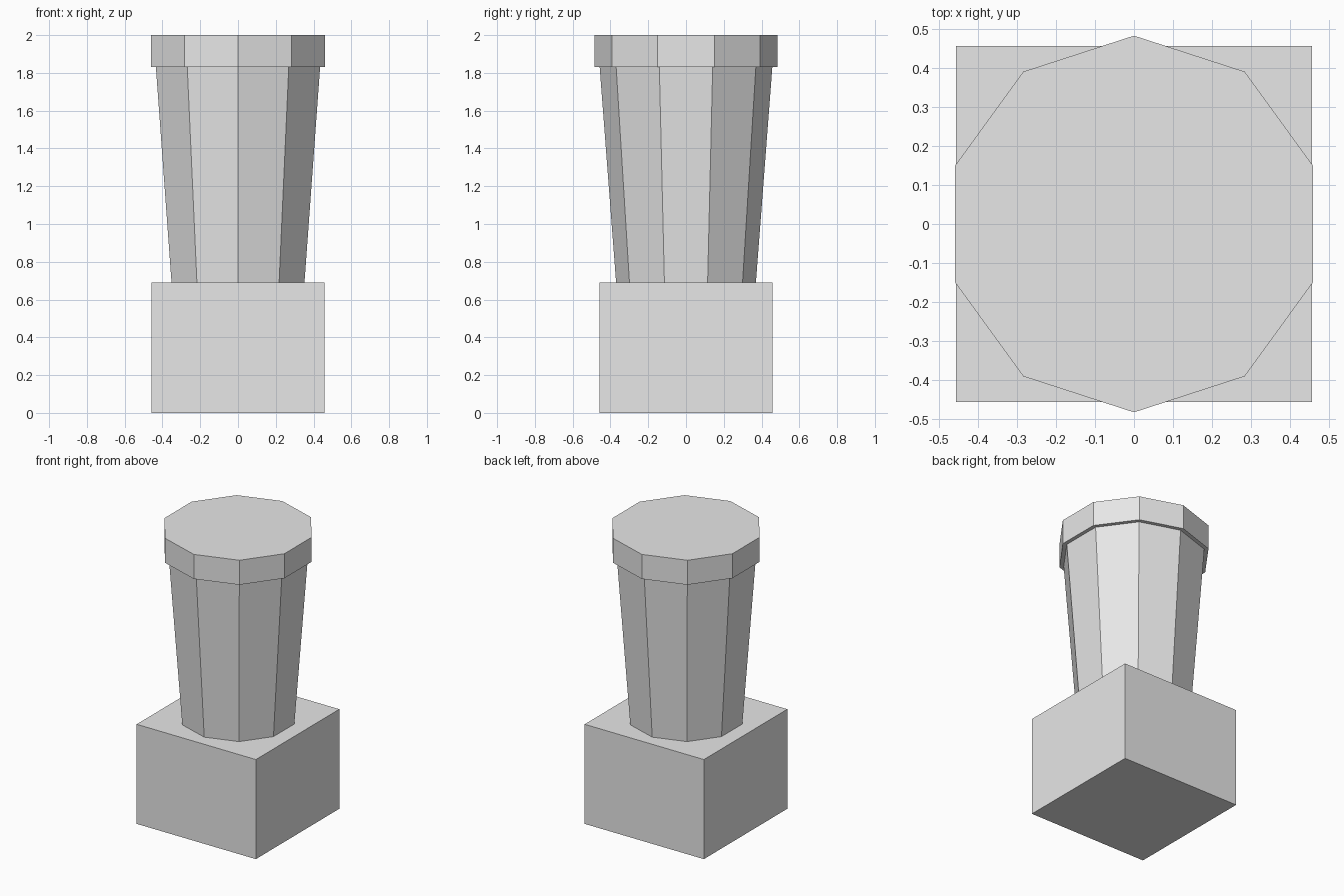
import bpy

cube = bpy.data.objects.get("Cube")
if cube:
    bpy.data.objects.remove(cube, do_unlink=True)

# Single pale grey finish
grey = bpy.data.materials.new("pale_grey")
grey.use_nodes = True
colour = (0.8, 0.8, 0.8, 1)
grey.diffuse_color = colour
grey.node_tree.nodes["Principled BSDF"].inputs["Base Color"].default_value = colour

SIDES = 10
BASE_TOP, CAP_BOTTOM, CAP_TOP = 0.69, 1.83, 2.0


def finish(name):
    obj = bpy.context.object
    obj.name = name
    obj.data.materials.append(grey)
    return obj


def tapered_prism(name, low_radius, high_radius, low, high):
    """Ten-sided upright solid with a corner facing front and back."""
    bpy.ops.mesh.primitive_cone_add(
        vertices=SIDES, radius1=low_radius, radius2=high_radius,
        depth=high - low, location=(0, 0, (low + high) / 2))
    return finish(name)


# Square base block
bpy.ops.mesh.primitive_cube_add(size=1, location=(0, 0, BASE_TOP / 2))
base = finish("base_block")
base.scale = (0.914, 0.914, BASE_TOP)

# Flared column and its overhanging cap
tapered_prism("column", 0.37, 0.457, BASE_TOP, CAP_BOTTOM)
tapered_prism("cap", 0.484, 0.484, CAP_BOTTOM, CAP_TOP)
